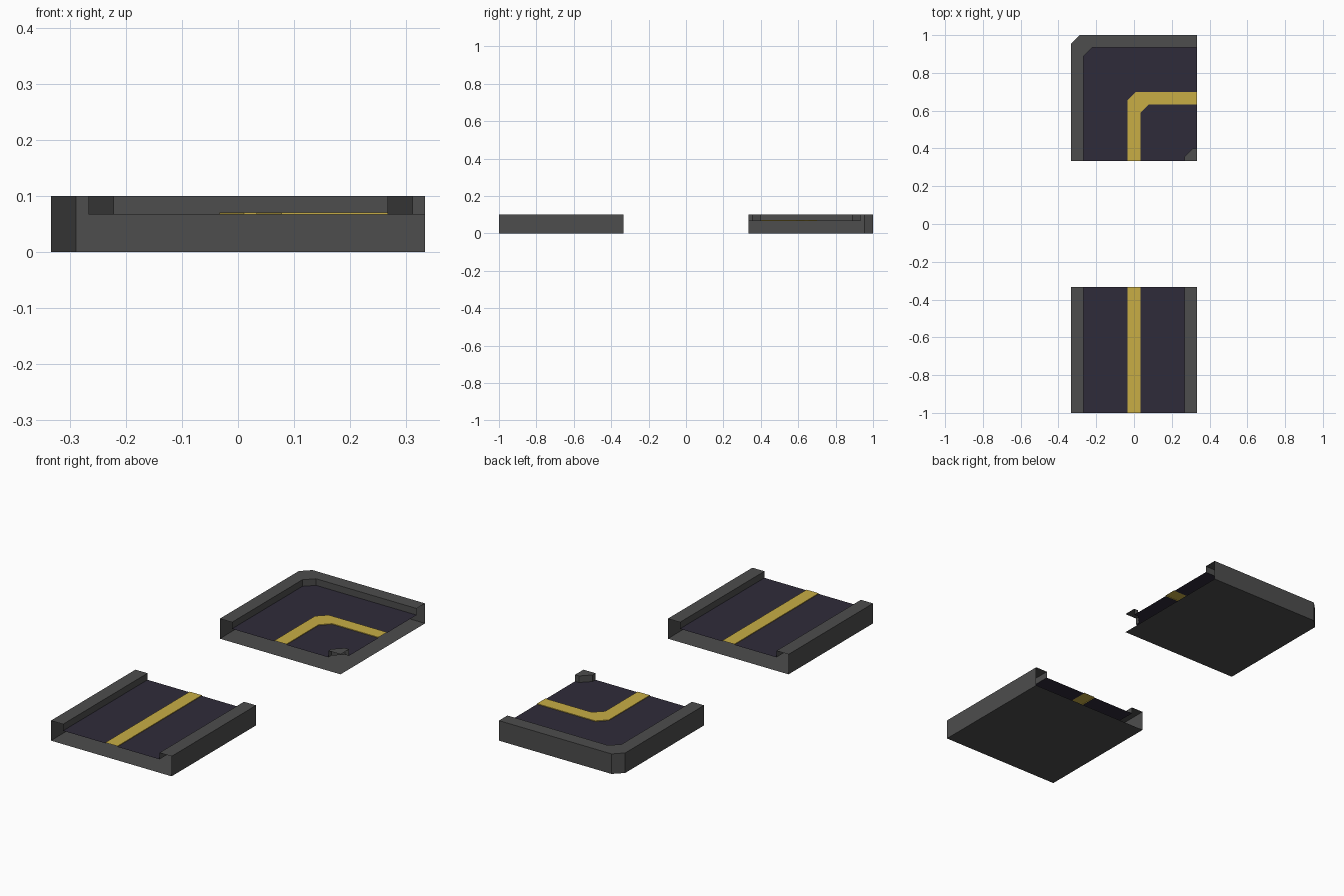
import bpy, bmesh

if "Cube" in bpy.data.objects:
    bpy.data.objects.remove(bpy.data.objects["Cube"])

H = 1 / 3          # half tile width
C = 2 / 45         # chamfer length on the bend
WALL, LINE = 4 / 15, 1 / 30      # inner wall and centre line half widths
TOP, ROAD, STRIPE = 0.1, 0.067, 0.0705


def material(name, rgb):
    m = bpy.data.materials.new(name)
    m.diffuse_color = (*rgb, 1)
    m.use_nodes = True
    m.node_tree.nodes["Principled BSDF"].inputs["Base Color"].default_value = m.diffuse_color
    return m


mats = [material("dark_grey", (0.075, 0.075, 0.075)),
        material("road_surface", (0.028, 0.024, 0.042)),
        material("yellow_line", (0.58, 0.42, 0.06))]

# Cross-section (across, height), left to right over the top
left = [(-H, 0), (-H, TOP), (-WALL, TOP), (-WALL, ROAD), (-LINE, ROAD), (-LINE, STRIPE)]
profile = left + [(-u, z) for u, z in reversed(left)]
# Material of the strip starting at each profile point; the last closes the bottom
strip_mats = [0, 0, 0, 1, 2, 2, 2, 1, 0, 0, 0, 0]


def straight_path(u):
    return [(u, -1), (u, -H)]


def bend_path(u):
    yc = 2 * H - u
    c = C if u < H - 1e-6 else 0
    return [(u, H), (u, yc - c), (u + c, yc), (H, yc)]


def track_tile(name, path):
    """Sweep the open-ended cross-section along a path."""
    bm = bmesh.new()
    rows = [[bm.verts.new((x, y, z)) for x, y in path(u)] for u, z in profile]
    n = len(rows)
    for i in range(n):
        a, b = rows[i], rows[(i + 1) % n]
        for j in range(len(a) - 1):
            f = bm.faces.new((a[j], b[j], b[j + 1], a[j + 1]))
            f.material_index = strip_mats[i]
    # Collapse the pinched inside corner of the bend
    bmesh.ops.remove_doubles(bm, verts=bm.verts, dist=1e-5)
    mesh = bpy.data.meshes.new(name)
    bm.to_mesh(mesh)
    bm.free()
    for m in mats:
        mesh.materials.append(m)
    obj = bpy.data.objects.new(name, mesh)
    bpy.context.collection.objects.link(obj)
    return obj


# Straight road tile at the front, corner road tile at the back
track_tile("straight_road_tile", straight_path)
track_tile("corner_road_tile", bend_path)
